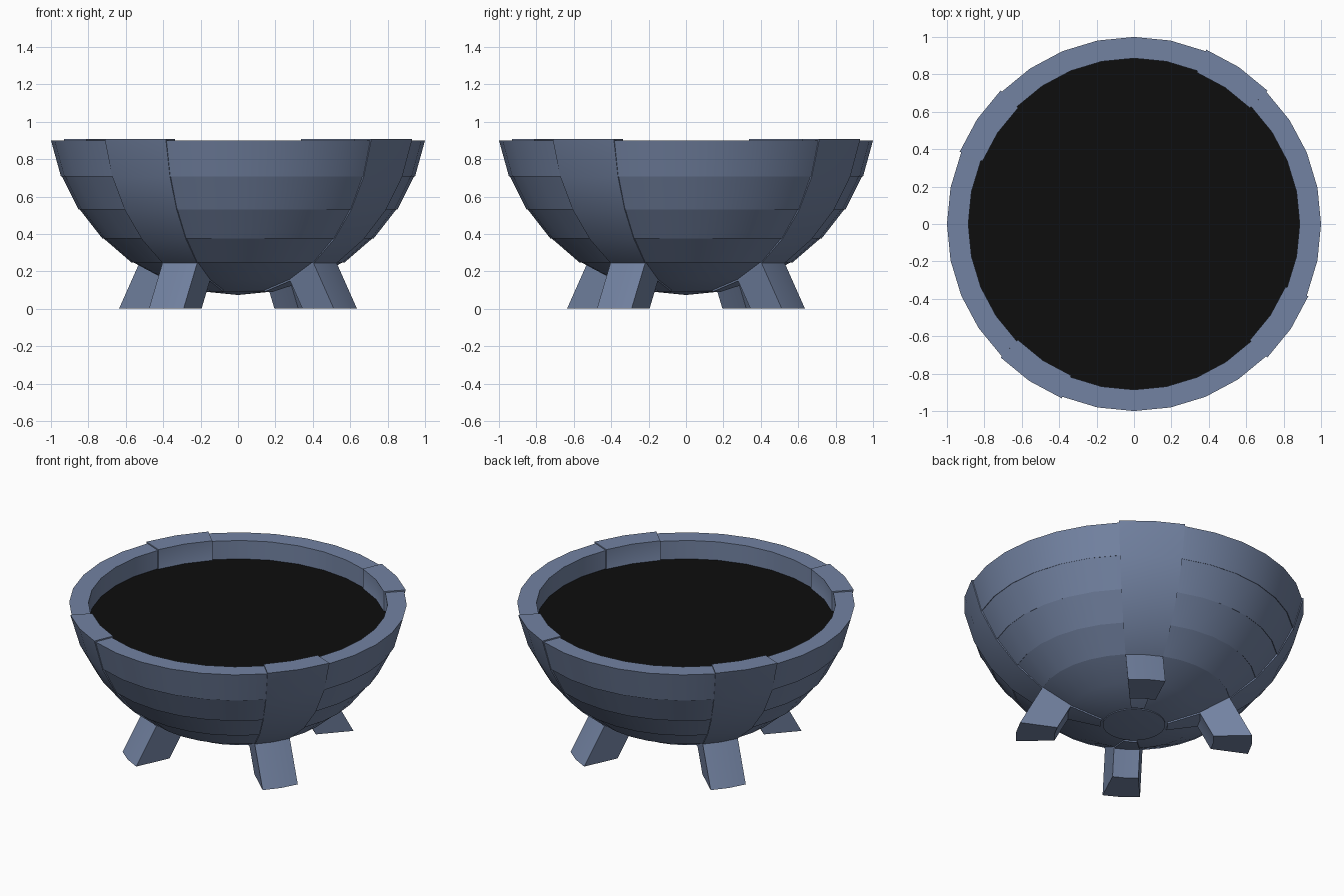
import bpy, bmesh, math

if "Cube" in bpy.data.objects:
    bpy.data.objects.remove(bpy.data.objects["Cube"])

R = 1.0196            # outer sphere radius
CZ = 1.099            # sphere centre height
STEP = math.radians(11.25)


def material(name, rgb):
    m = bpy.data.materials.new(name)
    m.diffuse_color = (*rgb, 1)
    m.use_nodes = True
    m.node_tree.nodes["Principled BSDF"].inputs["Base Color"].default_value = m.diffuse_color
    return m


metal = material("slate blue metal", (0.17, 0.225, 0.36))
black = material("black coal", (0.004, 0.004, 0.004))


def finish(bm, name, mat):
    bmesh.ops.remove_doubles(bm, verts=bm.verts, dist=1e-4)
    bmesh.ops.recalc_face_normals(bm, faces=bm.faces)
    me = bpy.data.meshes.new(name)
    bm.to_mesh(me)
    bm.free()
    ob = bpy.data.objects.new(name, me)
    bpy.context.collection.objects.link(ob)
    me.materials.append(mat)
    bpy.ops.object.select_all(action='DESELECT')
    ob.select_set(True)
    bpy.context.view_layer.objects.active = ob
    bpy.ops.object.shade_smooth_by_angle(angle=math.radians(30))
    return ob


def ring(i, radius=R):
    """Profile point on the sphere, i steps up from the bottom pole."""
    return (radius * math.sin(i * STEP), CZ - radius * math.cos(i * STEP))


def sweep(name, profile, first, count, closed, mat):
    """Sweep a (radius, height) profile about z; close the ends of a partial sweep."""
    bm = bmesh.new()
    cols = []
    for k in range(count + 1):
        a = (first + k) * STEP
        cols.append([bm.verts.new((r * math.cos(a), r * math.sin(a), z)) for r, z in profile])
    n = len(profile)
    for a, b in zip(cols, cols[1:]):
        for j in range(n if closed else n - 1):
            q = (j + 1) % n
            bm.faces.new((a[j], b[j], b[q], a[q]))
    if closed:
        bm.faces.new(cols[0])
        bm.faces.new(cols[-1])
    return finish(bm, name, mat)


# Bowl: smooth base, four plank bands with tiny lips, flat rim, inner shell
outer = [ring(i) for i in range(4)]
for i in range(3, 7):
    outer += [ring(i, R + 0.005), ring(i + 1)]
inner = [(0.886, 0.9), (0.886, 0.76), (0.72, 0.55), (0.4, 0.29), (0, 0.19)]
sweep("bowl", outer + inner, 0, 32, False, metal)

# Bottom cap
sweep("bottom_cap", [(0, CZ - R - 0.006), (0.185, 0.092), (0.185, 0.11)], 0, 32, False, metal)

# Coal surface
bm = bmesh.new()
bmesh.ops.create_circle(bm, cap_ends=True, segments=32, radius=0.886)
for v in bm.verts:
    v.co.z = 0.78
coal = finish(bm, "coal_surface", black)
if coal.data.polygons[0].normal.z < 0:
    coal.data.flip_normals()

# Four straps, each with a foot pushed out of its lower part
S = R + 0.009
top_r = S * math.sin(7 * STEP)
strap = [ring(i, S) for i in range(1, 7)] + [(top_r, 0.908), (0.877, 0.908), (0.877, 0.76)]
strap += [ring(i, 0.95) for i in (5, 4, 3, 2, 1)]
for s in range(4):
    first = 4 + 8 * s
    sweep(f"strap_{s + 1}", strap, first, 2, True, metal)

    mid = (first + 1) * STEP
    slope = math.tan(2.5 * STEP)
    bm = bmesh.new()
    tops, bottoms = [], []
    for i, order in ((3, (0, 1, 2)), (2, (2, 1, 0))):
        r, z = ring(i, S)
        for k in order:
            a = (first + k) * STEP
            x, y = r * math.cos(a), r * math.sin(a)
            d = z * slope
            tops.append(bm.verts.new((x, y, z)))
            bottoms.append(bm.verts.new((x + d * math.cos(mid), y + d * math.sin(mid), 0)))
    for j in range(6):
        q = (j + 1) % 6
        bm.faces.new((tops[j], tops[q], bottoms[q], bottoms[j]))
    bm.faces.new(bottoms)
    bm.faces.new(tops)
    finish(bm, f"foot_{s + 1}", metal)
